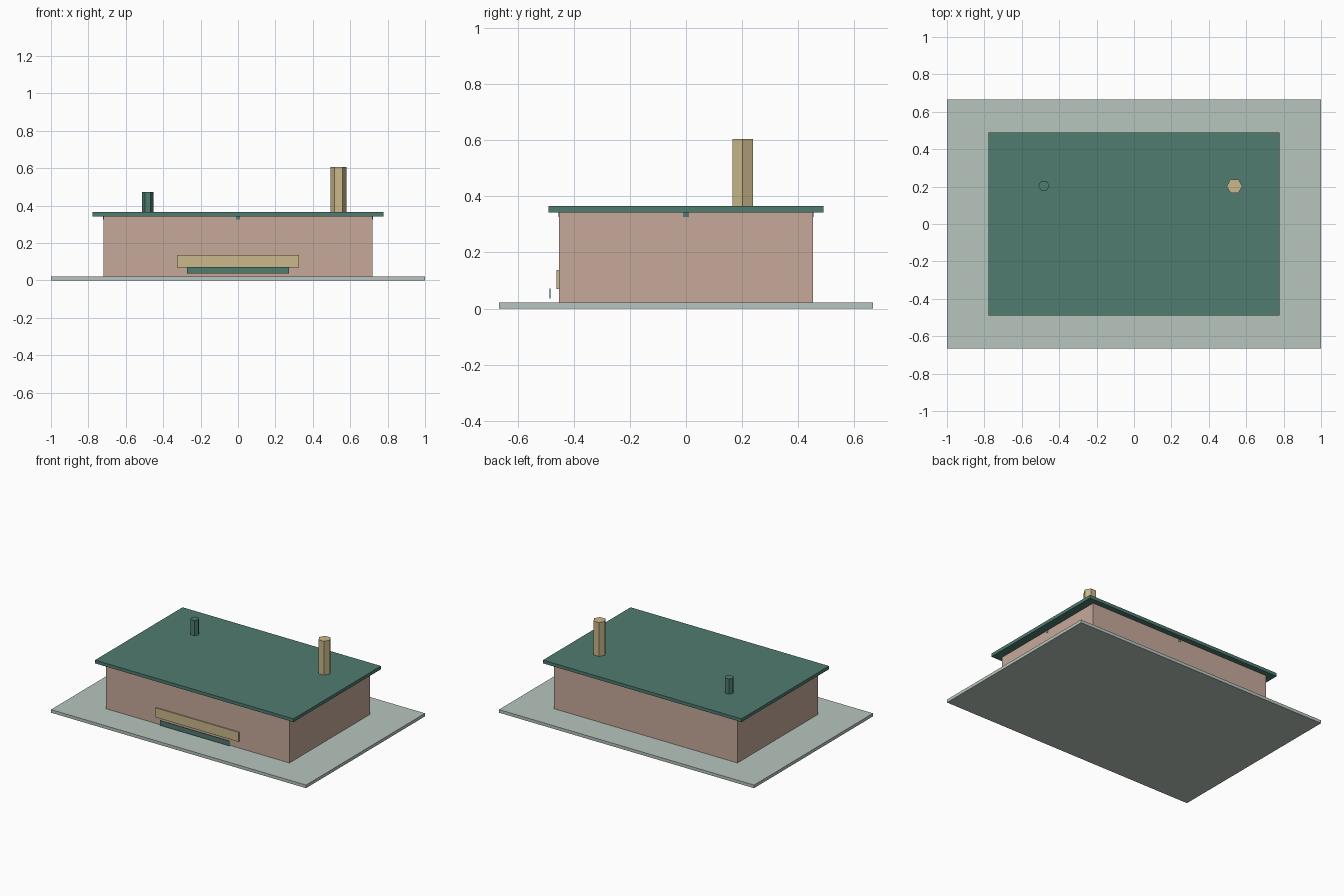
import bpy
import bmesh
from mathutils import Matrix

cube = bpy.data.objects.get("Cube")
if cube:
    bpy.data.objects.remove(cube, do_unlink=True)


def material(name, rgb):
    """Flat material from display values, stored as linear."""
    colour = [((c / 255 + 0.055) / 1.055) ** 2.4 for c in rgb] + [1.0]
    mat = bpy.data.materials.new(name)
    mat.use_nodes = True
    mat.diffuse_color = colour
    shader = next(n for n in mat.node_tree.nodes if n.type == "BSDF_PRINCIPLED")
    shader.inputs["Base Color"].default_value = colour
    return mat


sage = material("pale sage", (184, 197, 190))
clay = material("clay pink", (198, 169, 155))
green = material("deep green", (80, 123, 112))
sand = material("sand", (202, 184, 138))


def finish(name, bm, mat):
    mesh = bpy.data.meshes.new(name)
    bm.to_mesh(mesh)
    bm.free()
    mesh.materials.append(mat)
    obj = bpy.data.objects.new(name, mesh)
    bpy.context.collection.objects.link(obj)
    return obj


def box(name, width, depth, bottom, top, mat, y=0.0):
    bm = bmesh.new()
    place = Matrix.Translation((0, y, (bottom + top) / 2))
    scale = Matrix.Diagonal((width, depth, top - bottom, 1))
    bmesh.ops.create_cube(bm, size=1, matrix=place @ scale)
    return finish(name, bm, mat)


def hex_pipe(name, x, y, radius, bottom, top, mat):
    """Six-sided post with corners pointing along x."""
    bm = bmesh.new()
    bmesh.ops.create_cone(bm, cap_ends=True, segments=6,
                          radius1=radius, radius2=radius, depth=top - bottom,
                          matrix=Matrix.Translation((x, y, (bottom + top) / 2)))
    # Turn the corners onto the x axis if needed
    if max(v.co.x for v in bm.verts) < x + radius * 0.95:
        bmesh.ops.rotate(bm, verts=bm.verts, cent=(x, y, 0),
                         matrix=Matrix.Rotation(0.5235988, 3, "Z"))
    return finish(name, bm, mat)


# Ground slab, walls and overhanging flat roof
box("ground_slab", 2.0, 1.332, 0, 0.022, sage)
box("walls", 1.44, 0.904, 0.022, 0.342, clay)
box("roof", 1.556, 0.98, 0.342, 0.365, green)

# Crossed roof beams whose ends just show on each wall
box("beam_lengthwise", 1.444, 0.02, 0.326, 0.342, green)
box("beam_crosswise", 0.02, 0.908, 0.326, 0.342, green)

# Front panel and the bar standing before it
box("front_panel", 0.654, 0.008, 0.07, 0.137, sand, y=-0.457)
box("front_bar", 0.544, 0.004, 0.036, 0.071, green, y=-0.484)

# Chimney and vent on the roof
hex_pipe("chimney", 0.537, 0.202, 0.042, 0.36, 0.605, sand)
hex_pipe("roof_vent", -0.482, 0.204, 0.03, 0.36, 0.473, green)
